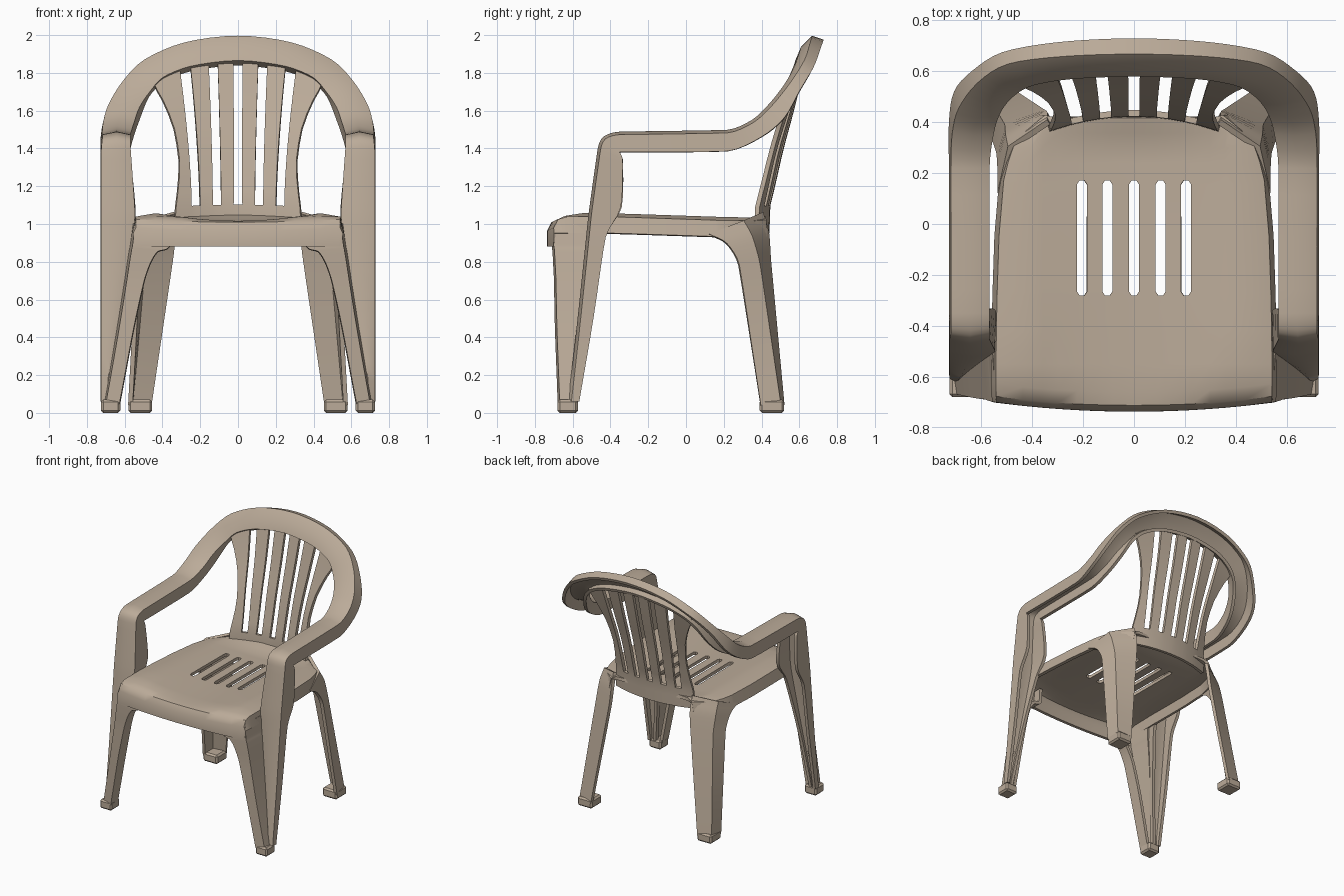
import bpy, bmesh
from mathutils import Vector

if "Cube" in bpy.data.objects:
    bpy.data.objects.remove(bpy.data.objects["Cube"])

plastic = bpy.data.materials.new("beige_plastic")
plastic.diffuse_color = (0.50, 0.41, 0.32, 1)
plastic.use_nodes = True
plastic.node_tree.nodes["Principled BSDF"].inputs["Base Color"].default_value = plastic.diffuse_color


def interp(table, t):
    """Piecewise linear lookup in a list of (key, value)."""
    if t <= table[0][0]:
        return table[0][1]
    for (a, va), (b, vb) in zip(table, table[1:]):
        if t <= b:
            return va + (vb - va) * (t - a) / (b - a)
    return table[-1][1]


def smooth_path(pts, n):
    """Curve through points, with tangents limited by the shorter neighbour."""
    pts = [Vector(p) for p in pts]
    tan = []
    for i, p in enumerate(pts):
        a, b = pts[max(i - 1, 0)], pts[min(i + 1, len(pts) - 1)]
        ends = [d.length for d in (p - a, b - p) if d.length > 0]
        tan.append((b - a).normalized() * min(ends))
    if pts[0].x == 0:                      # level across the mirror plane
        tan[0] = Vector((tan[0].length, 0, 0))
    out = []
    for i in range(len(pts) - 1):
        for k in range(n):
            t = k / n
            out.append(pts[i] * (2*t**3 - 3*t*t + 1) + tan[i] * (t**3 - 2*t*t + t)
                       + pts[i + 1] * (3*t*t - 2*t**3) + tan[i + 1] * (t**3 - t*t))
    return out + [pts[-1]]


def sheet(name, rows, thickness=0.024, hole=None, mirror=False):
    """Grid surface with optional missing cells, thickened to a moulded shell."""
    bm = bmesh.new()
    for s in ((1, -1) if mirror else (1,)):
        g = [[bm.verts.new((p[0] * s, p[1], p[2])) for p in r] for r in rows]
        for i in range(len(g) - 1):
            for j in range(len(g[0]) - 1):
                if not (hole and hole(i, j)):
                    q = (g[i][j], g[i][j + 1], g[i + 1][j + 1], g[i + 1][j])
                    bm.faces.new(q if s > 0 else q[::-1])
    bmesh.ops.remove_doubles(bm, verts=bm.verts, dist=0.0005)
    loose = [v for v in bm.verts if not v.link_faces]
    bmesh.ops.delete(bm, geom=loose, context='VERTS')
    bmesh.ops.recalc_face_normals(bm, faces=bm.faces)
    ob = finish(name, bm)
    mod = ob.modifiers.new("shell", 'SOLIDIFY')
    mod.thickness, mod.offset = thickness, 0
    bpy.ops.object.modifier_apply(modifier="shell")
    bpy.ops.object.shade_smooth_by_angle(angle=0.7)
    return ob


def finish(name, bm):
    me = bpy.data.meshes.new(name)
    bm.to_mesh(me)
    bm.free()
    me.materials.append(plastic)
    ob = bpy.data.objects.new(name, me)
    bpy.context.collection.objects.link(ob)
    bpy.ops.object.select_all(action='DESELECT')
    ob.select_set(True)
    bpy.context.view_layer.objects.active = ob
    return ob


def loft(name, stations, n=4):
    """Sweep an open channel section through its stations, on both sides."""
    lanes = [smooth_path(lane, n) for lane in zip(*stations)]
    return sheet(name, list(zip(*lanes)), mirror=True)


def crowned(section, h=.012):
    """Add a slightly raised middle line between the two face edges."""
    ib, i, o, ob = map(Vector, section)
    up = (i + o - ib - ob).normalized()
    return [ib, i, (i + o) / 2 + up * h, o, ob]


def level(y, top, bottom):
    return [(.585, y, bottom), (.577, y, top), (.71, y, top), (.715, y, bottom)]


# back hoop, arm and front upright: one channel (inner back, inner, outer, outer back)
loft("hoop_arms_and_uprights", [crowned(s) for s in [
    [(0, .64, 1.85), (0, .59, 1.87), (0, .67, 1.985), (0, .725, 1.965)],
    [(.25, .63, 1.82), (.25, .58, 1.84), (.28, .66, 1.95), (.29, .71, 1.925)],
    [(.40, .60, 1.76), (.40, .555, 1.78), (.49, .63, 1.86), (.51, .67, 1.82)],
    [(.48, .56, 1.68), (.475, .515, 1.70), (.605, .56, 1.745), (.625, .60, 1.70)],
    [(.53, .49, 1.56), (.53, .45, 1.615), (.68, .46, 1.62), (.695, .52, 1.56)],
    [(.565, .39, 1.46), (.56, .36, 1.53), (.705, .36, 1.53), (.715, .40, 1.46)],
    level(.22, 1.475, 1.385),
    level(-.35, 1.465, 1.38),
    [(.58, -.345, 1.37), (.577, -.42, 1.445), (.71, -.42, 1.445), (.715, -.345, 1.37)],
    [(.58, -.335, 1.34), (.577, -.445, 1.39), (.715, -.445, 1.39), (.715, -.335, 1.34)],
    [(.555, -.34, 1.09), (.555, -.49, 1.07), (.715, -.49, 1.07), (.715, -.345, 1.09)],
    [(.56, -.43, .93), (.565, -.505, .93), (.715, -.505, .93), (.715, -.425, .93)],
    [(.62, -.515, .50), (.62, -.55, .50), (.715, -.55, .50), (.715, -.49, .50)],
    [(.675, -.575, .06), (.675, -.60, .06), (.715, -.60, .06), (.715, -.565, .06)],
]])

# front legs flowing down from the seat corners (inner back, inner, outer, outer back)
loft("front_legs", [
    [(xi, yb, z), (xi, yf, z), (xo, yf + .01, z), (xo + .01, yo, z)]
    for z, xi, xo, yf, yb, yo in [
        (1.00, .36, .535, -.69, -.62, -.48), (.885, .37, .55, -.70, -.62, -.50),
        (.86, .43, .555, -.698, -.62, -.505), (.80, .47, .565, -.695, -.62, -.51),
        (.70, .505, .58, -.69, -.61, -.52),
        (.45, .56, .62, -.685, -.60, -.55), (.05, .635, .69, -.67, -.595, -.59)]])

# back legs: side flange bending down from the seat rim, and a rear face
loft("back_legs", [
    [(.525, .12, .945), (.485, .30, 1.015), (.335, .40, 1.06)],
    [(.525, .215, .895), (.495, .345, .93), (.335, .43, .95)],
    [(.53, .28, .78), (.50, .385, .78), (.35, .44, .80)],
    [(.57, .395, .04), (.565, .495, .04), (.46, .51, .04)],
])

# feet
for name, x0, x1, y0, y1 in (("front_foot", .623, .725, -.68, -.572),
                             ("back_foot", .455, .58, .39, .52)):
    for side, s in (("right", 1), ("left", -1)):
        bm = bmesh.new()
        bmesh.ops.create_cube(bm, size=1)
        for v in bm.verts:
            v.co = (s * ((x0 + x1) / 2 + v.co.x * (x1 - x0)),
                    (y0 + y1) / 2 + v.co.y * (y1 - y0), .035 + v.co.z * .07)
        if s < 0:
            bmesh.ops.reverse_faces(bm, faces=bm.faces)
        bmesh.ops.bevel(bm, geom=bm.edges[:], offset=.012, segments=1, affect='EDGES')
        finish(f"{name}_{side}", bm)

# seat: dished panel with five slots, rolled front lip and side skirts
half_width = [(-.6, .535), (-.3, .53), (0, .52), (.2, .50), (.3, .465), (.38, .40), (.43, .33)]
cols = [.02, .085, .125, .185, .225, .30, .36]
ys = [-.55, -.42, -.28, -.265, -.05, .155, .17, .24, .30, .36, .42]


def seat_point(x, y, w):
    dish = min(abs(x) / .42, 1) ** 2
    z = 1.005 + .04 * dish + .03 * max(0, (y - .3) / .12) * (1 - dish)
    z -= .02 * dish * max(0, min(1, (y + .4) / .6))
    return (x, y, z - .015 * max(0, abs(x) - w + .03) / .03)


def seat_row(y):
    w = interp(half_width, y)
    xs = [min(c, w * c / .40) if c > .23 else c for c in cols]
    if y in (-.28, .17):                   # chamfered slot ends
        xs[:5] = [.01, .095, .115, .195, .215]
    xs += [(w + .34) / 2 if w > .4 else w * .95, w]
    right = [seat_point(x, y, w) for x in xs]
    right.append((w + .015, y, right[-1][2] - .08))
    return [(-x, yy, z) for x, yy, z in right[::-1]] + right


seat_rows = [seat_row(y) for y in ys]
lip = []
for y, z in ((-.725, .88), (-.725, .96), (-.705, 1.0), (-.66, 1.02)):
    row = []
    for x, yy, zz in seat_rows[0]:
        bow = .12 * x * x
        row.append((x, y + bow, min(z + .06 * x * x, zz) if z > .9 else z))
    lip.append(row)
seat_rows = lip + seat_rows
middle = len(seat_rows[0]) // 2 - 1          # column of the centre slot
slots = [middle + k for k in (-4, -2, 0, 2, 4)]
sheet("seat", seat_rows, hole=lambda i, j: j in slots and 6 <= i <= 9)

# backrest: curved panel with five tapering slots, flaring up to the hoop
edge = [(.95, .335), (1.05, .335), (1.2, .315), (1.3, .31), (1.45, .33), (1.6, .38), (1.75, .45)]
lean = [(.95, .43), (1.1, .435), (1.2, .46), (1.4, .505), (1.6, .56), (1.87, .625)]
low = [.023, .09, .135, .202, .248]
high = [.023, .108, .156, .252, .308]
back_rows = []
for t in (0, .09, .165, .25, .35, .45, .55, .65, .75, .85, .93, 1):
    right = []
    w = interp(edge, .95 + .81 * t)
    s = max(0, (t - .165) / .835) ** 1.5
    for x in [a + (b - a) * s for a, b in zip(low, high)] + [w]:
        z = .95 + (.915 - .11 * (x / .44) ** 2) * t
        right.append((x, interp(lean, z) - (.06 - .02 * t) * (x / w) ** 2, z))
    back_rows.append([(-x, y, z) for x, y, z in right[::-1]] + right)
sheet("backrest", back_rows, hole=lambda i, j: j in (1, 3, 5, 7, 9) and i >= 2)
